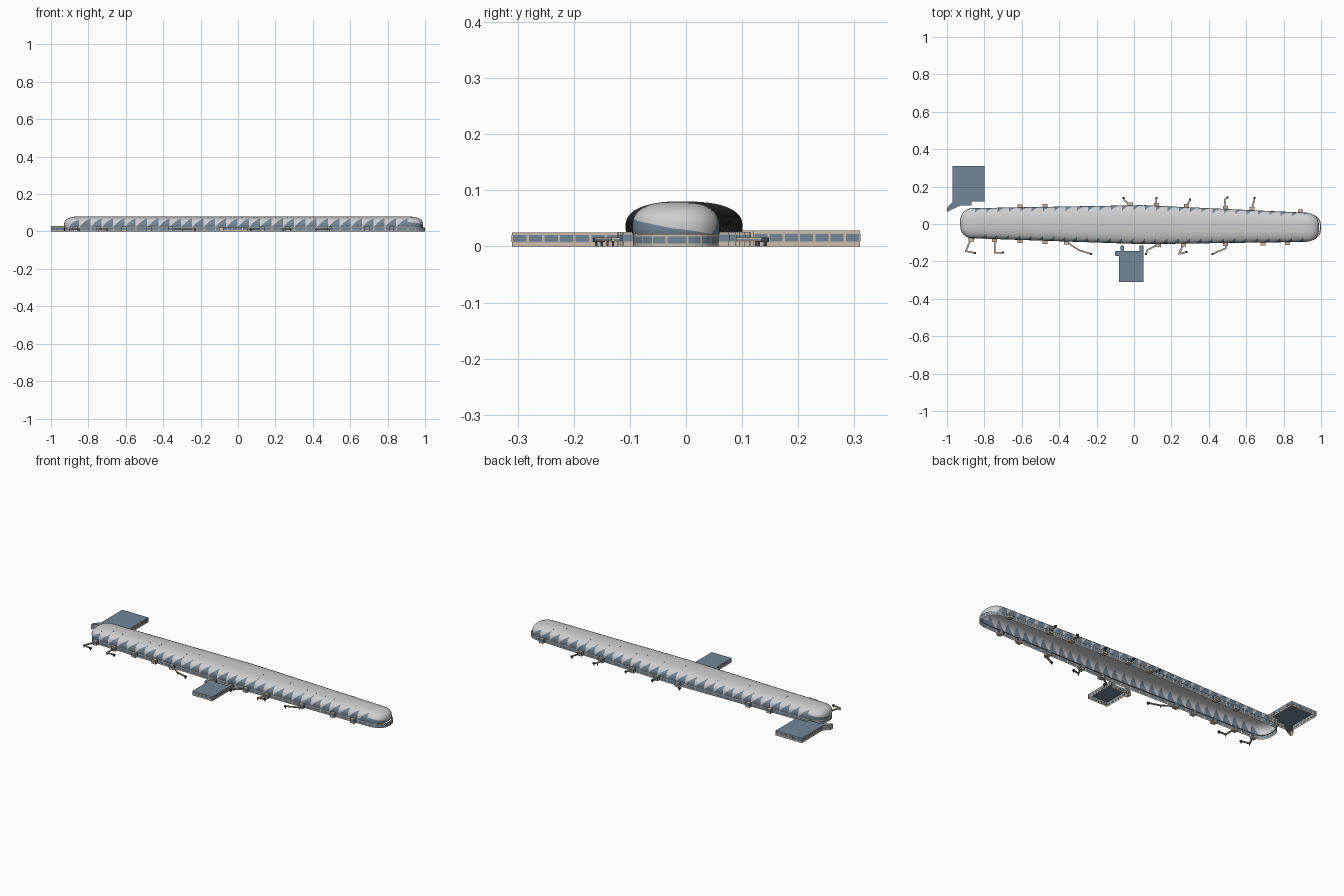
import bpy, bmesh, math
from mathutils import Vector, Matrix

if "Cube" in bpy.data.objects:
    bpy.data.objects.remove(bpy.data.objects["Cube"], do_unlink=True)


def material(name, rgb):
    m = bpy.data.materials.new(name)
    m.use_nodes = True
    m.diffuse_color = (*rgb, 1)
    m.node_tree.nodes["Principled BSDF"].inputs["Base Color"].default_value = (*rgb, 1)
    return m


MATS = [material("roof_white", (0.62, 0.62, 0.64)),
        material("blue_glass", (0.17, 0.24, 0.31)),
        material("tan_wall", (0.62, 0.51, 0.41)),
        material("dark_steel", (0.06, 0.07, 0.08))]
WHITE, GLASS, TAN, DARK = range(4)


def finish(name, bm, smooth=False):
    bmesh.ops.remove_doubles(bm, verts=bm.verts, dist=0.00005)
    mesh = bpy.data.meshes.new(name)
    bm.to_mesh(mesh)
    bm.free()
    for m in MATS:
        mesh.materials.append(m)
    ob = bpy.data.objects.new(name, mesh)
    bpy.context.collection.objects.link(ob)
    if smooth:
        bpy.ops.object.select_all(action="DESELECT")
        ob.select_set(True)
        bpy.context.view_layer.objects.active = ob
        bpy.ops.object.shade_smooth_by_angle(angle=math.radians(35))
    return ob


def box(bm, center, size, mat, angle=0):
    m = (Matrix.Translation(center) @ Matrix.Rotation(angle, 4, "Z")
         @ Matrix.Diagonal((*size, 1)))
    made = bmesh.ops.create_cube(bm, size=1, matrix=m)
    for f in {f for v in made["verts"] for f in v.link_faces}:
        f.material_index = mat


def beam(bm, a, b, z, width, height, mat):
    a, b = Vector(a), Vector(b)
    d, mid = b - a, (a + b) / 2
    box(bm, (mid.x, mid.y, z), (d.length + width * 0.6, width, height), mat,
        math.atan2(d.y, d.x))


# Long hall plan: two slightly tapering sides joined by rounded ends
X0, X1, XM = -0.85, 0.905, 0.05


def edges(x):
    if x < XM:
        k = (x - X0) / (XM - X0)
        return -0.077 - 0.031 * k, 0.085 + 0.016 * k
    k = (x - XM) / (X1 - XM)
    return -0.108 + 0.012 * k, 0.101 - 0.040 * k


def spow(v, p):
    return math.copysign(abs(v) ** p, v)


def plan(seg, u, r, reach):
    """Counterclockwise outline: 0 front, 1 right end, 2 back, 3 left end."""
    if seg in (0, 2):
        x = X0 + (X1 - X0) * (u if seg == 0 else 1 - u)
        lo, hi = edges(x)
        side = -1 if seg == 0 else 1
        return x, (lo + hi) / 2 + side * r * (hi - lo) / 2
    xe, s = (X1, 1) if seg == 1 else (X0, -1)
    lo, hi = edges(xe)
    phi = math.pi * (u - 0.5)
    return (xe + s * reach[seg] * r * spow(math.cos(phi), 0.8),
            (lo + hi) / 2 + s * r * (hi - lo) / 2 * spow(math.sin(phi), 0.8))


HULL_REACH = {1: 0.085, 3: 0.08}
BASE_REACH = {1: 0.099, 3: 0.082}
A0, A1 = -0.22, math.pi / 2


def shell(seg, u, a):
    r = abs(math.cos(a)) ** 0.8
    z = 0.035 + 0.045 * spow(math.sin(a), 0.8)
    return (*plan(seg, u, r, HULL_REACH), z)


def patch(bm, fn, us, row_fn, mat):
    """Quad grid; row_fn gives the row values at each column."""
    cols = [[bm.verts.new(fn(u, t)) for t in row_fn(u)] for u in us]
    for p, q in zip(cols, cols[1:]):
        for i in range(len(p) - 1):
            f = bm.faces.new((p[i], q[i], q[i + 1], p[i + 1]))
            f.material_index = mat


def steps(a, b, n):
    return [a + (b - a) * i / n for i in range(n + 1)]


# Saw-tooth glazing under the white roof
BAYS = 29
teeth = []
for seg in (0, 2):
    for i in range(BAYS):
        teeth.append((seg, i / BAYS, (i + 1) / BAYS, A0, 0.85, 5))
for seg in (1, 3):
    teeth.append((seg, 0, 0.78, 0.28, A0, 16))
    teeth.append((seg, 0.78, 1, A0, 0.62, 7))

bm = bmesh.new()
for seg, u0, u1, low, high, n in teeth:
    def split(u):
        return low + (high - low) * (u - u0) / (u1 - u0) + 0.001
    us = steps(u0, u1, n)
    fn = lambda u, a: shell(seg, u, a)
    patch(bm, fn, us, lambda u: steps(A0, split(u), 6), GLASS)
    patch(bm, fn, us, lambda u: steps(split(u), A1, 9), WHITE)
finish("hall_roof", bm, smooth=True)

# Ground-floor wall: sill, window band, lintel and mullions
bm = bmesh.new()
for seg in range(4):
    bays = BAYS if seg in (0, 2) else 9
    wall = lambda u, z: (*plan(seg, u, 0.965, BASE_REACH), z)
    for i in range(bays):
        us = [(i + k) / bays for k in (0, 0.1, 0.55, 1)]
        patch(bm, wall, us, lambda u: (0, 0.005), TAN)
        patch(bm, wall, us[:2], lambda u: (0.005, 0.018), TAN)
        patch(bm, wall, us[1:], lambda u: (0.005, 0.018), GLASS)
        patch(bm, wall, us, lambda u: (0.018, 0.022), TAN)
    ledge = lambda u, r: (*plan(seg, u, r, BASE_REACH), 0.022)
    patch(bm, ledge, steps(0, 1, bays * 2), lambda u: (0.965, 0.9), TAN)
finish("ground_floor_wall", bm)


# Flat-roofed annexes, open below, with rows of windows
def annex(name, outline, height):
    bm = bmesh.new()
    low = [bm.verts.new((x, y, 0)) for x, y in outline]
    top = [bm.verts.new((x, y, height)) for x, y in outline]
    bm.faces.new(top).material_index = GLASS
    count = len(outline)
    for i in range(count):
        j = (i + 1) % count
        bm.faces.new((low[i], low[j], top[j], top[i])).material_index = TAN
        a, b = Vector(outline[i]), Vector(outline[j])
        d = b - a
        n = int(d.length / 0.0245)
        for k in range(n):
            p = a + d * (k + 0.5) / n
            box(bm, (p.x, p.y, height * 0.56), (d.length / n * 0.86, 0.002, height * 0.48),
                GLASS, math.atan2(d.y, d.x))
    finish(name, bm)


annex("rear_annex", [(-0.80, 0.12), (-0.80, 0.31), (-0.97, 0.31), (-0.97, 0.115),
                     (-1.0, 0.085), (-1.0, 0.065), (-0.93, 0.10), (-0.87, 0.10),
                     (-0.87, 0.12)], 0.028)
annex("front_annex", [(-0.08, -0.31), (0.05, -0.31), (0.05, -0.115), (0.03, -0.115),
                      (0.03, -0.145), (-0.055, -0.145), (-0.055, -0.115),
                      (-0.07, -0.115), (-0.07, -0.145), (-0.10, -0.145),
                      (-0.10, -0.17), (-0.08, -0.17)], 0.025)

# Gates: a small block at the wall, then an optional bent walkway on legs
GATES = [(-0.87, -1, [(-0.90, -0.145), (-0.85, -0.155)]),
         (-0.745, -1, [(-0.745, -0.153), (-0.70, -0.153)]),
         (-0.61, -1, []), (-0.475, -1, []),
         (-0.36, -1, [(-0.295, -0.14), (-0.23, -0.16)]),
         (0.13, -1, [(0.07, -0.14), (0.065, -0.16)]),
         (0.265, -1, [(0.24, -0.16), (0.28, -0.15)]),
         (0.49, -1, [(0.49, -0.13), (0.42, -0.16)]),
         (0.69, -1, []), (0.82, -1, []),
         (-0.61, 1, []), (-0.475, 1, []),
         (-0.02, 1, [(-0.05, 0.125), (-0.055, 0.14)]),
         (0.12, 1, [(0.12, 0.14)]), (0.28, 1, [(0.30, 0.13)]),
         (0.49, 1, [(0.485, 0.13), (0.50, 0.142)]),
         (0.63, 1, [(0.645, 0.14)]), (0.89, 1, [])]
for number, (x, side, path) in enumerate(GATES, 1):
    lo, hi = edges(max(X0, x))
    y = (lo if side < 0 else hi) + side * 0.002
    bm = bmesh.new()
    box(bm, (x, y, 0.013), (0.026, 0.026, 0.026), TAN)
    box(bm, (x, y, 0.015), (0.0275, 0.0275, 0.012), GLASS)
    finish(f"gate_block_{number}", bm)
    if path:
        bm = bmesh.new()
        points = [(x, y)] + path
        for a, b in zip(points, points[1:]):
            beam(bm, a, b, 0.0125, 0.008, 0.006, TAN)
            beam(bm, a, b, 0.0125, 0.0085, 0.002, GLASS)
            box(bm, (*b, 0.005), (0.004, 0.004, 0.01), DARK)
        box(bm, (*points[-1], 0.012), (0.011, 0.011, 0.008), DARK)
        finish(f"walkway_{number}", bm)
